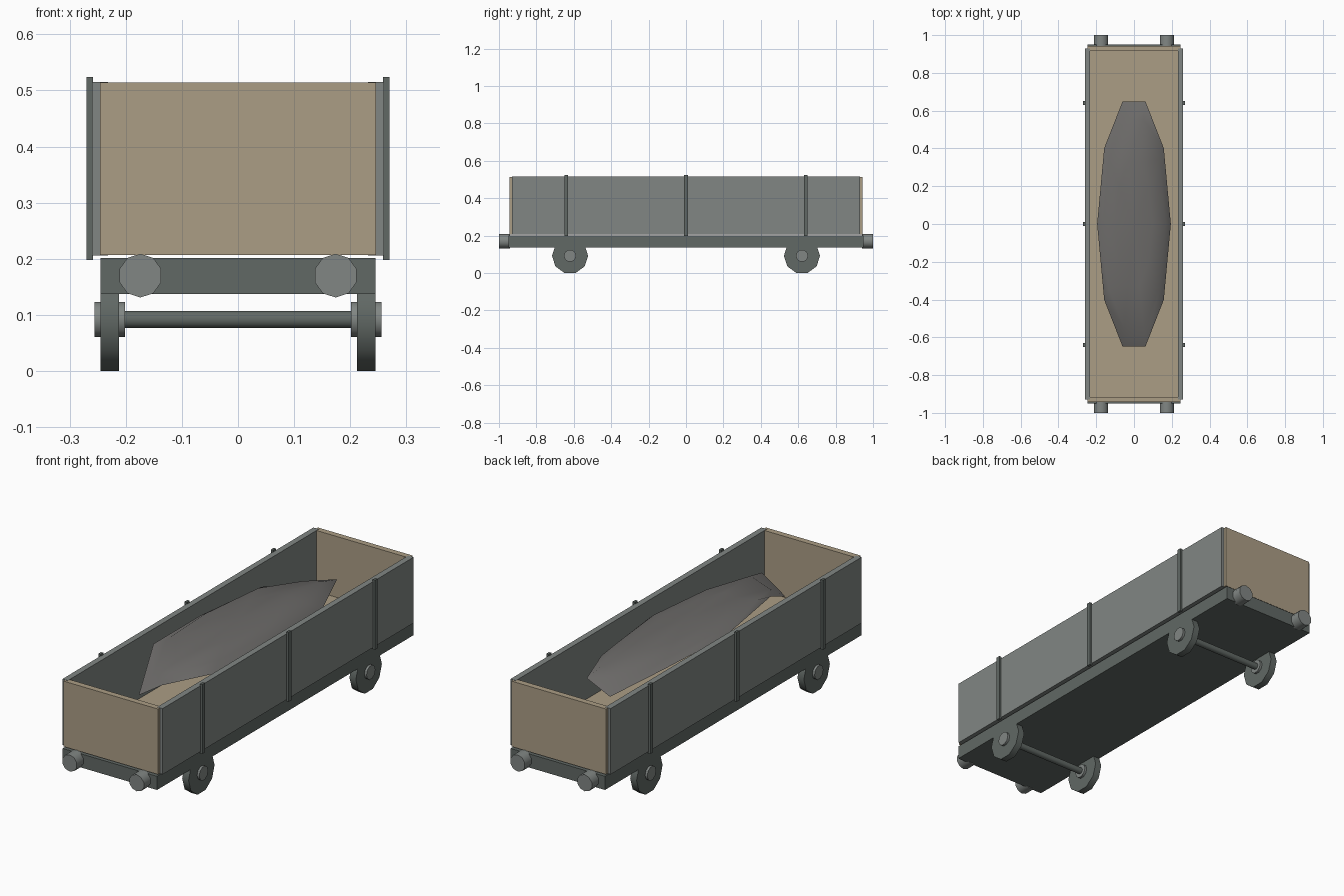
import bpy, bmesh
from math import radians, cos, sin, tau

if "Cube" in bpy.data.objects:
    bpy.data.objects.remove(bpy.data.objects["Cube"])


def material(name, rgb):
    m = bpy.data.materials.new(name)
    m.diffuse_color = (*rgb, 1)
    m.use_nodes = True
    m.node_tree.nodes["Principled BSDF"].inputs["Base Color"].default_value = m.diffuse_color
    return m


STEEL = material("dark_steel", (0.12, 0.14, 0.13))
PAINT = material("grey_paint", (0.22, 0.24, 0.23))
WOOD = material("bare_wood", (0.41, 0.34, 0.235))
COAL = material("coal", (0.15, 0.145, 0.14))


def box(name, x, y, z, mat):
    """Box from (min, max) ranges on each axis."""
    bpy.ops.mesh.primitive_cube_add(size=1, location=[sum(r) / 2 for r in (x, y, z)])
    o = bpy.context.object
    o.name = name
    o.scale = [r[1] - r[0] for r in (x, y, z)]
    bpy.ops.object.transform_apply(location=False, rotation=False, scale=True)
    o.data.materials.append(mat)


def cyl(name, r, depth, loc, axis, mat, sides=10):
    rot = (0, radians(90), 0) if axis == 'X' else (radians(90), 0, 0)
    bpy.ops.mesh.primitive_cylinder_add(vertices=sides, radius=r, depth=depth,
                                        location=loc, rotation=rot)
    o = bpy.context.object
    o.name = name
    o.data.materials.append(mat)
    bpy.ops.object.shade_smooth_by_angle(angle=radians(40))


# underframe and floor
box("underframe", (-.245, .245), (-.95, .95), (.137, .201), STEEL)
box("floor", (-.245, .245), (-.93, .93), (.207, .228), WOOD)

for s in (-1, 1):
    # side and end walls
    box("side_wall", sorted((s * .232, s * .26)), (-.93, .93), (.206, .515), PAINT)
    box("end_wall", (-.246, .246), sorted((s * .915, s * .943)), (.207, .514), WOOD)
    # upright stakes on the sides
    for y in (-.64, 0, .64):
        box("stake", sorted((s * .258, s * .27)), (y - .01, y + .01), (.198, .524), STEEL)
    # axle, wheels and hubs
    cyl("axle", .016, .44, (0, s * .62, .092), 'X', STEEL)
    for t in (-1, 1):
        cyl("wheel", .0965, .033, (t * .2285, s * .62, .092), 'X', STEEL)
        cyl("hub", .033, .055, (t * .2285, s * .62, .092), 'X', PAINT)
        # buffers
        cyl("buffer", .039, .06, (t * .174, s * .97, .17), 'Y', PAINT)

# coal heap: shallow dome on an uneven ten-sided rim
rim_z = [.46, .45, .465, .41, .466, .475, .505, .385, .464, .45]
bm = bmesh.new()
rings = []
for f, lift in ((1, 0), (.85, .55), (.5, .9)):
    ring = []
    for i, z in enumerate(rim_z):
        a = tau * i / 10
        ring.append(bm.verts.new((.195 * f * cos(a), .683 * f * sin(a),
                                  z + (.508 - z) * lift)))
    rings.append(ring)
top = bm.verts.new((0, 0, .51))
for i in range(10):
    j = (i + 1) % 10
    for lo, hi in zip(rings, rings[1:]):
        bm.faces.new((lo[i], lo[j], hi[j], hi[i]))
    bm.faces.new((rings[-1][i], rings[-1][j], top))
mesh = bpy.data.meshes.new("coal_heap")
bm.to_mesh(mesh)
bm.free()
heap = bpy.data.objects.new("coal_heap", mesh)
bpy.context.collection.objects.link(heap)
mesh.materials.append(COAL)
mesh.shade_smooth()
